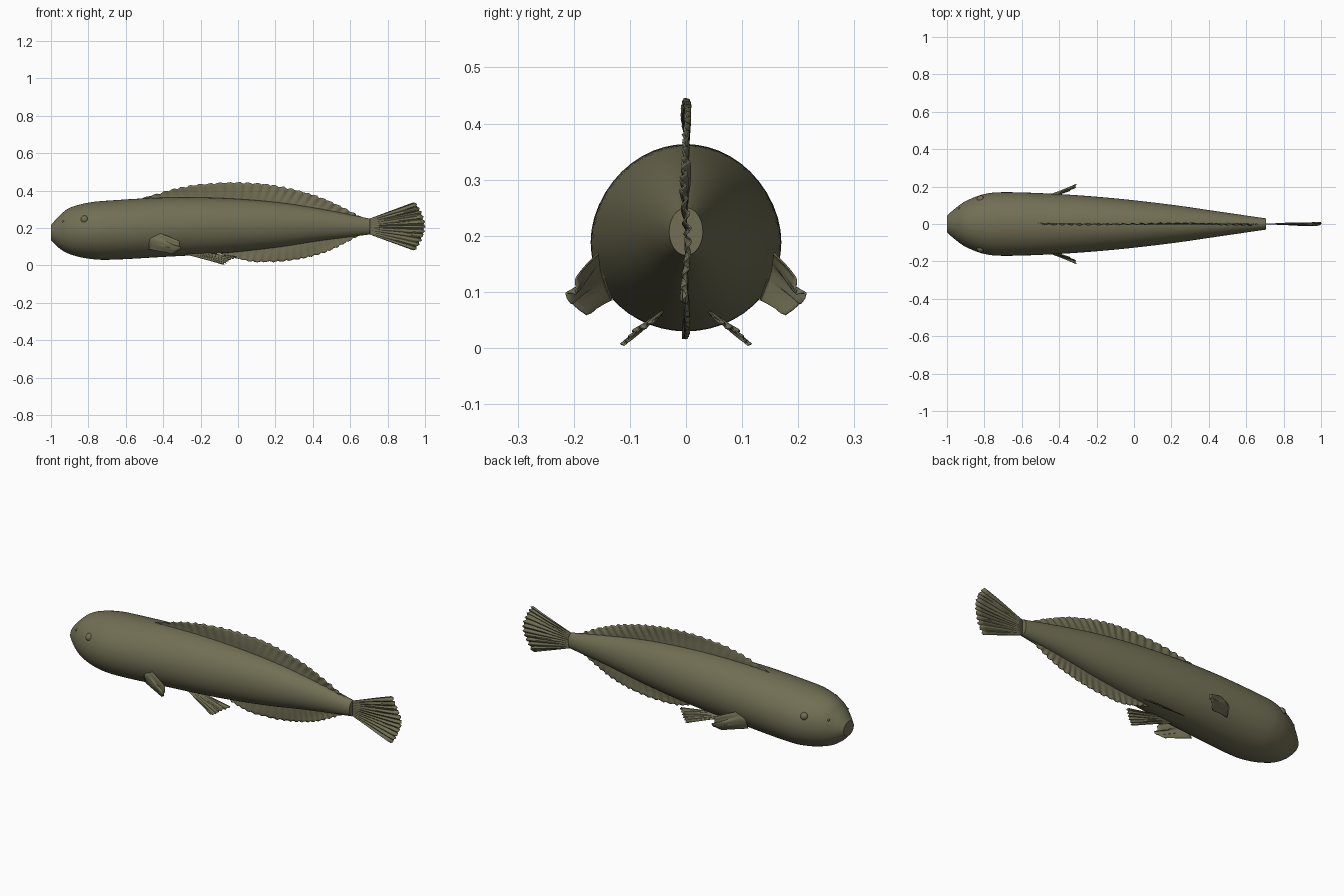
import bpy, bmesh, math, random
from mathutils import Vector

random.seed(4)
if "Cube" in bpy.data.objects:
    bpy.data.objects.remove(bpy.data.objects["Cube"])

skin = bpy.data.materials.new("olive skin")
skin.use_nodes = True
OLIVE = (0.165, 0.158, 0.088, 1)
skin.diffuse_color = OLIVE
bsdf = skin.node_tree.nodes["Principled BSDF"]
bsdf.inputs["Base Color"].default_value = OLIVE
bsdf.inputs["Roughness"].default_value = 0.7


def spline(pts, t):
    """Catmull-Rom point at t in 0..1 along a list of tuples."""
    pts = [Vector(p) for p in pts]
    s = t * (len(pts) - 1)
    i = min(int(s), len(pts) - 2)
    f = s - i
    b, c = pts[i], pts[i + 1]
    a = pts[i - 1] if i else b * 2 - c
    d = pts[i + 2] if i + 2 < len(pts) else c * 2 - b
    return (b * 2 + (c - a) * f + (a * 2 - b * 5 + c * 4 - d) * f ** 2
            + (b * 3 - a - c * 3 + d) * f ** 3) * 0.5


def finish(name, bm, angle):
    bmesh.ops.recalc_face_normals(bm, faces=bm.faces)
    mesh = bpy.data.meshes.new(name)
    bm.to_mesh(mesh)
    bm.free()
    mesh.materials.append(skin)
    ob = bpy.data.objects.new(name, mesh)
    bpy.context.collection.objects.link(ob)
    bpy.ops.object.select_all(action="DESELECT")
    ob.select_set(True)
    bpy.context.view_layer.objects.active = ob
    bpy.ops.object.shade_smooth_by_angle(angle=math.radians(angle))
    return ob


def bridge(bm, rows, closed):
    for a, b in zip(rows, rows[1:]):
        for j in range(len(a) if closed else len(a) - 1):
            k = (j + 1) % len(a)
            bm.faces.new((a[j], a[k], b[k], b[j]))


# Body: lofted ellipses, each station is x, half width, top, bottom
STATIONS = [(-1, .045, .215, .135), (-.96, .08, .26, .095), (-.9, .122, .307, .06),
            (-.8, .16, .335, .036), (-.68, .17, .347, .03), (-.4, .16, .362, .045),
            (-.1, .137, .36, .063), (.2, .103, .338, .095), (.45, .067, .3, .133),
            (.705, .03, .25, .165)]
bm = bmesh.new()
rings, SIDES = [], 48
for i in range(73):
    x, w, top, bottom = spline([Vector(s) for s in STATIONS], i / 72)
    ring = []
    for j in range(SIDES):
        a = math.tau * j / SIDES
        z = (top + bottom) / 2 + (top - bottom) / 2 * math.sin(a)
        ring.append(bm.verts.new((x, w * math.cos(a), z)))
    rings.append(ring)
bridge(bm, rings, True)
bm.faces.new(rings[0])
bm.faces.new(rings[-1])
finish("body", bm, 40)


def fin(name, root, edge, side, rays, amp, jag, along=80, across=8, mirror=False):
    """Rippled sheet between a root line and a ragged outer edge."""
    side = Vector(side).normalized()
    bites = [random.uniform(-1, 0.3) for _ in range(along + 1)]
    sway = [random.uniform(0.5, 1) for _ in range(along + 1)]
    bm = bmesh.new()
    rows = []
    for i in range(along + 1):
        t = i / along
        a, b = spline(root, t), spline(edge, t)
        notch = abs(math.sin(math.pi * rays * t)) - 1
        b += (b - a).normalized() * jag * (notch + 0.4 * bites[i])
        row = []
        for j in range(across + 1):
            s = j / across
            wave = math.sin(math.tau * rays * t) * 0.6 + math.sin(9 * t + 3 * s) * 0.5
            row.append(bm.verts.new(a.lerp(b, s) + side * amp * s * wave * sway[i]))
        rows.append(row)
    bridge(bm, rows, False)
    ob = finish(name, bm, 50)
    thick = ob.modifiers.new("thickness", "SOLIDIFY")
    thick.thickness = 0.003
    thick.offset = 0
    if mirror:
        add_mirror(ob)


def add_mirror(ob):
    mod = ob.modifiers.new("mirror", "MIRROR")
    mod.use_axis = (False, True, False)


# Long fins along the back and belly
fin("dorsal_fin",
    [(-.52, 0, .35), (-.25, 0, .35), (0, 0, .345), (.2, 0, .325), (.42, 0, .29), (.64, 0, .24)],
    [(-.51, 0, .363), (-.27, 0, .426), (0, 0, .446), (.25, 0, .42), (.47, 0, .355), (.68, 0, .25)],
    (0, 1, 0), 26, .009, .007, along=156)
fin("anal_fin",
    [(-.1, 0, .075), (.1, 0, .09), (.3, 0, .12), (.46, 0, .145), (.62, 0, .175)],
    [(-.09, 0, .06), (.08, 0, .017), (.3, 0, .027), (.48, 0, .073), (.65, 0, .158)],
    (0, 1, 0), 20, .007, .006, along=120)

# Tail fan
fin("tail_fin",
    [(.7, 0, .248), (.7, 0, .207), (.7, 0, .167)],
    [(.95, 0, .34), (.985, 0, .28), (1.003, 0, .207), (.985, 0, .14), (.95, 0, .077)],
    (0, 1, 0), 11, .012, .01, along=88)

# Paired fins
fin("pectoral_fins",
    [(-.43, .15, .176), (-.47, .15, .14), (-.475, .132, .085)],
    [(-.312, .192, .128), (-.31, .208, .085), (-.345, .18, .064)],
    (.3, .6, .7), 3, .012, .004, along=36, mirror=True)
fin("pelvic_fins",
    [(-.29, .04, .062), (-.25, .038, .066), (-.2, .035, .07)],
    [(-.08, .118, .003), (-.045, .095, .024), (0, .06, .05)],
    (0, .55, .84), 6, .006, .008, along=48, mirror=True)


# Eyes and nostrils: small domes on the head
def dome(name, place, radius):
    bm = bmesh.new()
    bmesh.ops.create_uvsphere(bm, u_segments=20, v_segments=12, radius=radius)
    bmesh.ops.translate(bm, verts=bm.verts, vec=place)
    add_mirror(finish(name, bm, 60))


dome("eyes", (-.82, .131, .245), .021)
dome("nostrils", (-.935, .083, .235), .006)
